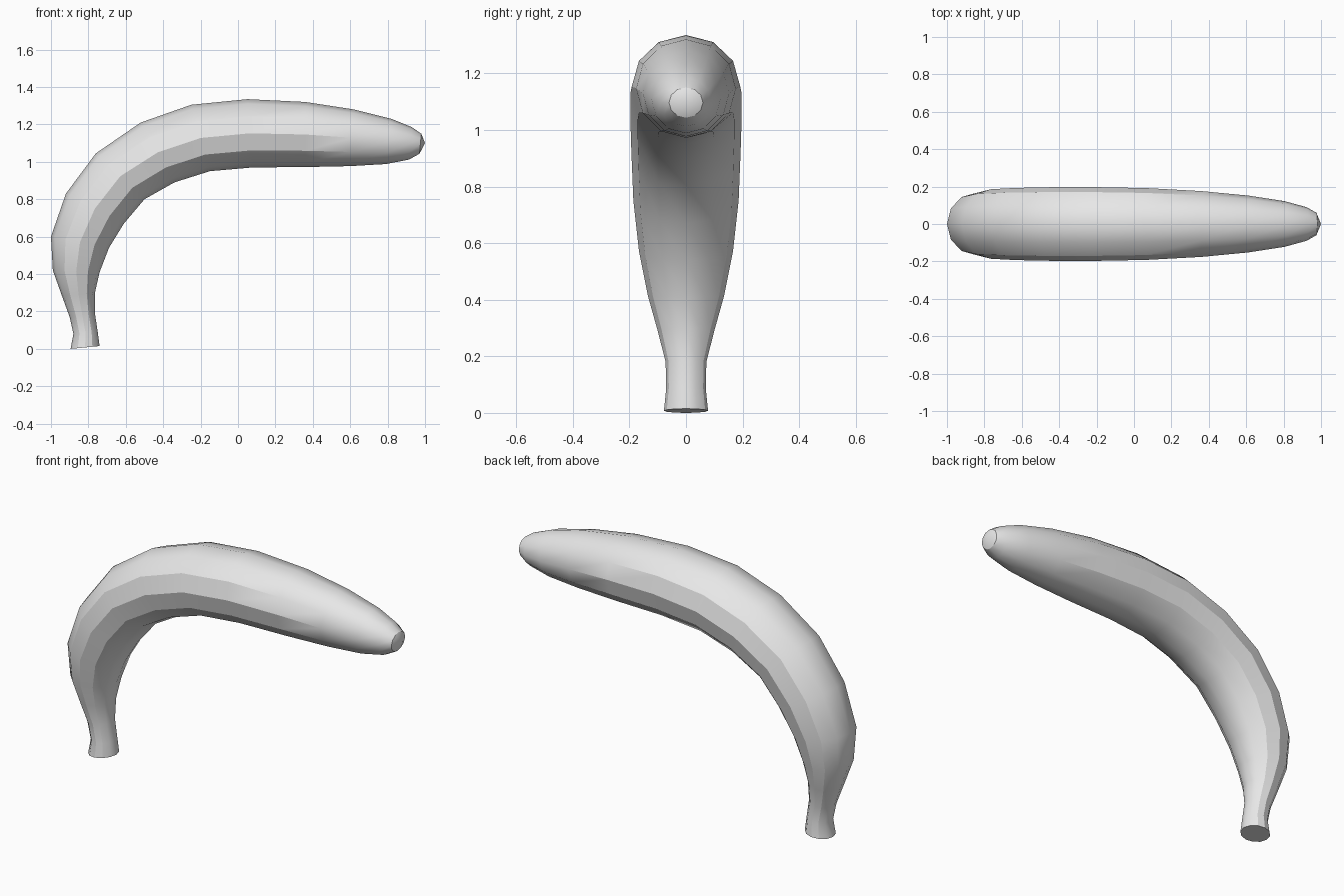
import bpy, bmesh, math
from mathutils import Vector

if "Cube" in bpy.data.objects:
    bpy.data.objects.remove(bpy.data.objects["Cube"])

SIDES = 12

# Sections from stem to tip: outer curve (x, z), inner curve (x, z), half width
SECTIONS = [
    (-0.895, 0.00, -0.74, 0.015, 0.078),
    (-0.88, 0.08, -0.75, 0.09, 0.07),
    (-0.90, 0.17, -0.765, 0.19, 0.072),
    (-0.94, 0.28, -0.765, 0.30, 0.10),
    (-0.99, 0.42, -0.74, 0.41, 0.135),
    (-1.00, 0.60, -0.69, 0.54, 0.166),
    (-0.92, 0.83, -0.61, 0.67, 0.186),
    (-0.76, 1.045, -0.50, 0.80, 0.193),
    (-0.52, 1.21, -0.34, 0.89, 0.197),
    (-0.25, 1.305, -0.15, 0.95, 0.197),
    (0.05, 1.335, 0.08, 0.97, 0.192),
    (0.36, 1.32, 0.36, 0.972, 0.176),
    (0.62, 1.28, 0.60, 0.977, 0.152),
    (0.82, 1.23, 0.79, 0.988, 0.122),
    (0.93, 1.185, 0.915, 1.012, 0.09),
    (0.98, 1.15, 0.97, 1.043, 0.06),
]

# Skin material
skin = bpy.data.materials.new("grey skin")
skin.diffuse_color = (0.8, 0.8, 0.8, 1)
skin.use_nodes = True
skin.node_tree.nodes["Principled BSDF"].inputs["Base Color"].default_value = skin.diffuse_color

# Curved fruit body lofted through the sections
bm = bmesh.new()
rings = []
for ox, oz, ix, iz, w in SECTIONS:
    outer, inner = Vector((ox, 0, oz)), Vector((ix, 0, iz))
    mid, half = (outer + inner) / 2, (outer - inner) / 2
    ring = []
    for i in range(SIDES):
        a = math.tau * i / SIDES
        ring.append(bm.verts.new(mid + half * math.cos(a) + Vector((0, w * math.sin(a), 0))))
    rings.append(ring)
for r0, r1 in zip(rings, rings[1:]):
    for i in range(SIDES):
        j = (i + 1) % SIDES
        bm.faces.new((r0[i], r0[j], r1[j], r1[i]))

# Flat stem cut and blunt pointed tip
bm.faces.new(rings[0])
tip = bm.verts.new((1.0, 0, 1.1))
for i in range(SIDES):
    bm.faces.new((rings[-1][i], rings[-1][(i + 1) % SIDES], tip))
bmesh.ops.recalc_face_normals(bm, faces=bm.faces)

mesh = bpy.data.meshes.new("fruit_body")
bm.to_mesh(mesh)
bm.free()
mesh.materials.append(skin)
body = bpy.data.objects.new("fruit_body", mesh)
bpy.context.collection.objects.link(body)

# Smooth shading with crisp ridges
bpy.context.view_layer.objects.active = body
body.select_set(True)
bpy.ops.object.shade_smooth_by_angle(angle=math.radians(30))
